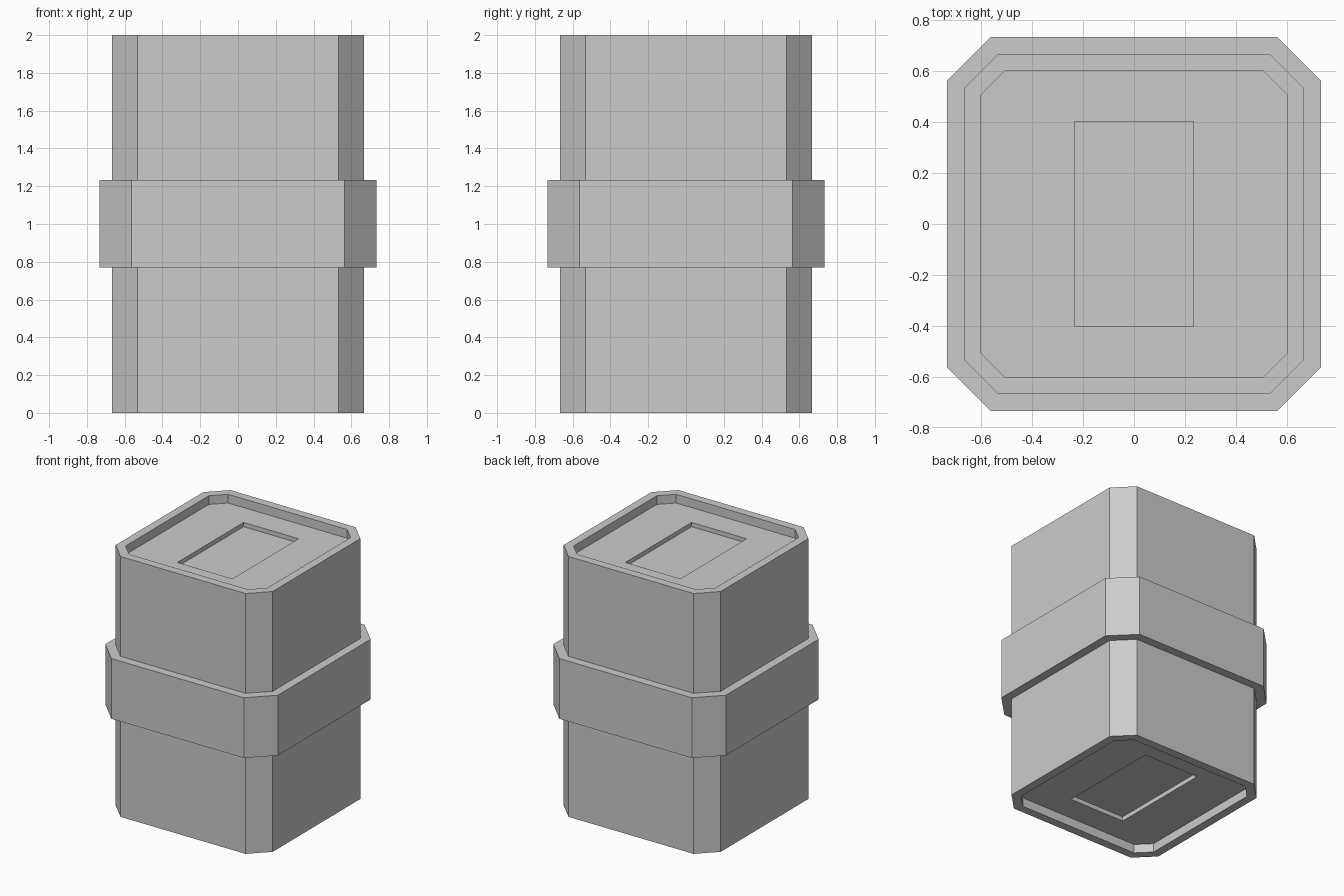
import bpy
import bmesh

default = bpy.data.objects.get("Cube")
if default:
    bpy.data.objects.remove(default, do_unlink=True)

grey = bpy.data.materials.new("plain_grey")
grey.use_nodes = True
colour = (0.6, 0.6, 0.6, 1)
grey.diffuse_color = colour
grey.node_tree.nodes["Principled BSDF"].inputs["Base Color"].default_value = colour

HEIGHT = 2.0
RIM_DEPTH = 0.067
POCKET_DEPTH = 0.1    # measured from the rim


def octagon(half, flat):
    """Square outline with cut corners, counter-clockwise."""
    return [(half, -flat), (half, flat), (flat, half), (-flat, half),
            (-half, flat), (-half, -flat), (-flat, -half), (flat, -half)]


def rectangle(hx, hy):
    return [(hx, -hy), (hx, hy), (-hx, hy), (-hx, -hy)]


def prism(name, outline, z0, z1):
    bm = bmesh.new()
    base = bm.faces.new([bm.verts.new((x, y, z0)) for x, y in outline])
    top = bmesh.ops.extrude_face_region(bm, geom=[base], use_keep_orig=True)
    moved = [v for v in top["geom"] if isinstance(v, bmesh.types.BMVert)]
    bmesh.ops.translate(bm, verts=moved, vec=(0, 0, z1 - z0))
    bmesh.ops.recalc_face_normals(bm, faces=bm.faces)
    mesh = bpy.data.meshes.new(name)
    bm.to_mesh(mesh)
    bm.free()
    mesh.materials.append(grey)
    obj = bpy.data.objects.new(name, mesh)
    bpy.context.collection.objects.link(obj)
    return obj


def cut(target, cutter):
    cutter.hide_render = True
    mod = target.modifiers.new("recess", 'BOOLEAN')
    mod.operation = 'DIFFERENCE'
    mod.solver = 'EXACT'
    mod.object = cutter
    bpy.context.view_layer.objects.active = target
    bpy.ops.object.modifier_apply(modifier=mod.name)
    bpy.data.objects.remove(cutter, do_unlink=True)


# Main body with cut corners
body = prism("body", octagon(0.667, 0.532), 0, HEIGHT)

# Rimmed recess and rectangular pocket in both ends
for outline, depth in ((octagon(0.602, 0.505), RIM_DEPTH),
                       (rectangle(0.234, 0.402), POCKET_DEPTH)):
    cut(body, prism("top_cutter", outline, HEIGHT - depth, HEIGHT + 0.1))
    cut(body, prism("bottom_cutter", outline, -0.1, depth))

# Wide band around the middle
band = prism("middle_band", octagon(0.733, 0.563), 0.77, 1.233)
cut(band, prism("band_cutter", octagon(0.66, 0.525), 0.7, 1.3))
